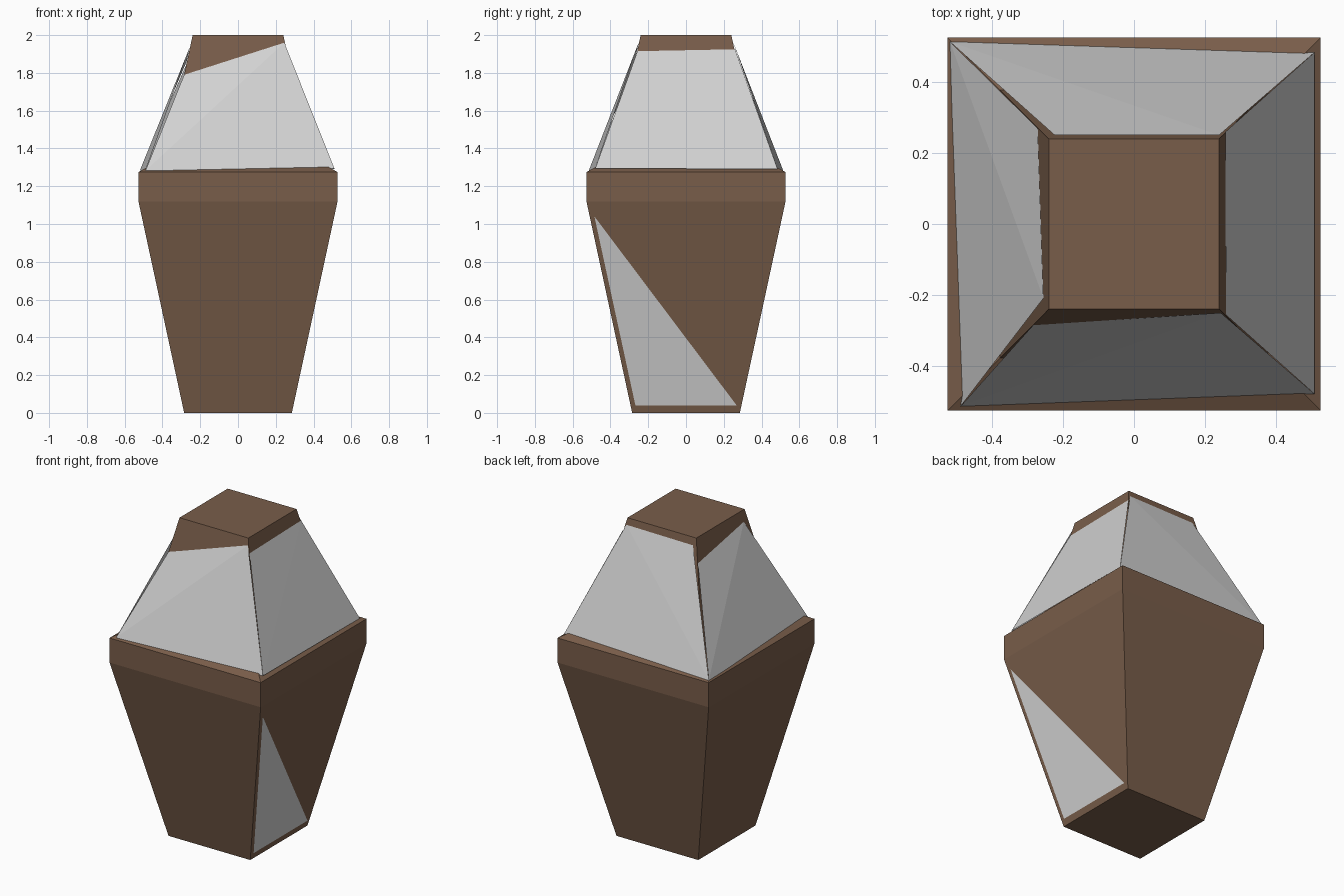
import bpy

if "Cube" in bpy.data.objects:
    bpy.data.objects.remove(bpy.data.objects["Cube"])


def material(name, rgb):
    m = bpy.data.materials.new(name)
    m.diffuse_color = (*rgb, 1)
    m.use_nodes = True
    m.node_tree.nodes["Principled BSDF"].inputs["Base Color"].default_value = m.diffuse_color
    return m


BROWN = material("brown wood", (0.19, 0.11, 0.068))
GREY = material("pale grey", (0.64, 0.64, 0.64))


def build(name, verts, faces, mat):
    me = bpy.data.meshes.new(name)
    me.from_pydata(verts, [], faces)
    me.materials.append(mat)
    me.update()
    ob = bpy.data.objects.new(name, me)
    bpy.context.collection.objects.link(ob)
    return ob


# Body: square rings (half width, height), with shoulder ledge and tapered neck
profile = [(0.285, 0), (0.527, 1.12), (0.527, 1.275), (0.378, 1.357), (0.24, 2.0)]
verts = [(sx * h, sy * h, z) for h, z in profile
         for sx, sy in ((-1, -1), (1, -1), (1, 1), (-1, 1))]
faces = [(3, 2, 1, 0)]
for r in range(len(profile) - 1):
    for i in range(4):
        j = (i + 1) % 4
        faces.append((4 * r + i, 4 * r + j, 4 * r + 4 + j, 4 * r + 4 + i))
top = 4 * (len(profile) - 1)
faces.append((top, top + 1, top + 2, top + 3))
build("body", verts, faces, BROWN)

# Sloping panels round the neck, slightly uneven:
# bottom left, bottom right, top right, top left as seen from outside
FL, FR = (-0.49, -0.515, 1.282), (0.51, -0.48, 1.295)
BR, BL = (0.51, 0.485, 1.29), (-0.52, 0.515, 1.282)
rising = [(0, 1, 2), (0, 2, 3)]
falling = [(0, 1, 3), (1, 2, 3)]
panels = {
    "front_panel": ([FL, FR, (0.245, -0.251, 1.96), (-0.285, -0.286, 1.79)], rising),
    "right_panel": ([FR, BR, (0.258, 0.26, 1.925), (0.26, -0.257, 1.915)], rising),
    "back_panel": ([BR, BL, (-0.225, 0.252, 1.955), (0.24, 0.251, 1.96)], falling),
    "left_panel": ([BL, FL, (-0.256, -0.21, 1.935), (-0.272, 0.27, 1.86)], rising),
}
for name, (pts, tris) in panels.items():
    build(name, pts, tris, GREY)


# Triangular inlay lying on the right side of the body
def on_side(y, z):
    return (0.288 + 0.242 / 1.12 * z, y, z)


build("side_inlay", [on_side(-0.268, 0.04), on_side(0.268, 0.04), on_side(-0.485, 1.04)],
      [(0, 1, 2)], GREY)
